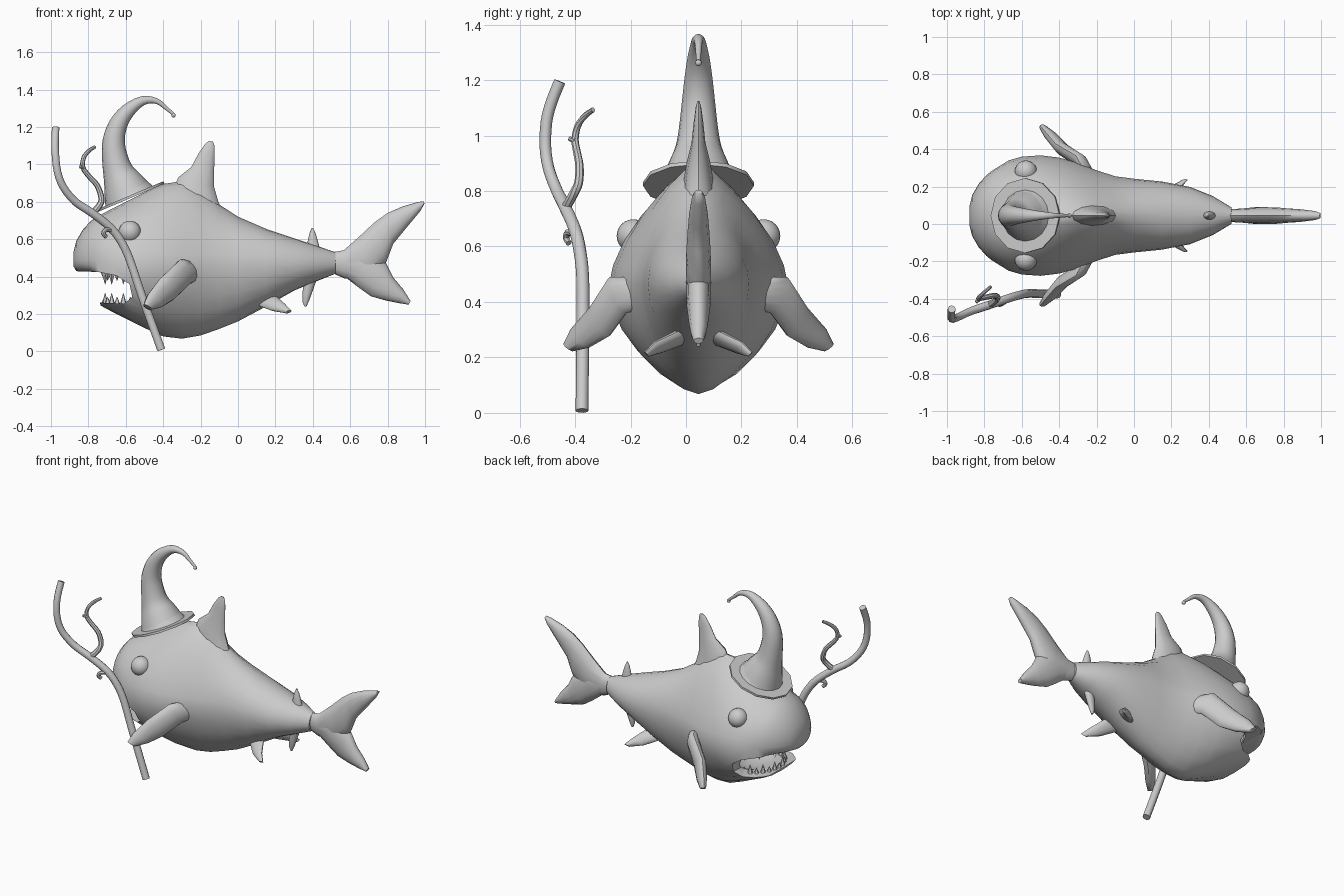
import bpy, bmesh, math
from mathutils import Vector, Matrix

if "Cube" in bpy.data.objects:
    bpy.data.objects.remove(bpy.data.objects["Cube"])

CY = 0.045  # symmetry plane of the fish


def finish(ob, angle=40):
    bpy.ops.object.select_all(action='DESELECT')
    ob.select_set(True)
    bpy.context.view_layer.objects.active = ob
    bpy.ops.object.shade_smooth_by_angle(angle=math.radians(angle))
    return ob


def from_bmesh(name, bm):
    bmesh.ops.recalc_face_normals(bm, faces=bm.faces)
    me = bpy.data.meshes.new(name)
    bm.to_mesh(me)
    bm.free()
    ob = bpy.data.objects.new(name, me)
    bpy.context.collection.objects.link(ob)
    return ob


def loft(name, rings):
    bm = bmesh.new()
    vs = [[bm.verts.new(p) for p in r] for r in rings]
    n = len(vs[0])
    for a, b in zip(vs, vs[1:]):
        for i in range(n):
            j = (i + 1) % n
            bm.faces.new((a[i], a[j], b[j], b[i]))
    bm.faces.new(vs[0])
    bm.faces.new(vs[-1])
    return from_bmesh(name, bm)


def smooth(pts, sub):
    """Catmull-Rom points through a list of tuples"""
    P = [Vector(p) for p in pts]
    out = []
    for i in range(len(P) - 1):
        a, b, c, d = P[max(i - 1, 0)], P[i], P[i + 1], P[min(i + 2, len(P) - 1)]
        for k in range(sub):
            t = k / sub
            out.append((2 * b + (c - a) * t + (2 * a - 5 * b + 4 * c - d) * t ** 2
                        + (3 * b - a - 3 * c + d) * t ** 3) / 2)
    return out + [P[-1]]


def tube(name, pts, n=10):
    """pts: (x, y, z, radius) along a path"""
    pts = smooth(pts, 3)
    P = [Vector(p[:3]) for p in pts]
    rings = []
    for i, p in enumerate(pts):
        t = (P[min(i + 1, len(P) - 1)] - P[max(i - 1, 0)]).normalized()
        v = t.cross(Vector((0, 1, 0))).normalized()
        u = v.cross(t)
        rings.append([P[i] + p[3] * (u * math.cos(a) + v * math.sin(a))
                      for a in (2 * math.pi * k / n for k in range(n))])
    return finish(loft(name, rings))


def fin(name, secs, thick, power=0.7, n=12, flip=False):
    """secs: pairs of edge points; elliptical section between them"""
    S = [(Vector(a), Vector(b)) for a, b in secs]
    if flip:
        S = [tuple(Vector((p.x, 2 * CY - p.y, p.z)) for p in s) for s in S]
    big = max((b - a).length for a, b in S)
    span = sum(S[-1], Vector((0, 0, 0))) - sum(S[0], Vector((0, 0, 0)))
    rings = []
    for a, b in S:
        c, h = (a + b) / 2, (b - a) / 2
        nrm = h.cross(span).normalized() * thick * (2 * h.length / big) ** power
        rings.append([c + h * math.cos(t) + nrm * math.sin(t)
                      for t in (2 * math.pi * k / n for k in range(n))])
    return finish(loft(name, rings), 50)


def flat(pairs):
    return [((a, CY, b), (c, CY, d)) for a, b, c, d in pairs]


# Body: x, half width, top, bottom, upper and lower section exponent
rows = [(-.88, .05, .53, .455, 2, 2), (-.865, .11, .59, .43, 2, 2.2),
        (-.83, .17, .65, .42, 2, 2.5), (-.79, .215, .695, .415, 2, 3),
        (-.762, .238, .715, .40, 2, 3), (-.735, .255, .73, .245, 2, 3),
        (-.67, .295, .765, .21, 1.85, 2.6), (-.6, .315, .80, .175, 1.7, 2.2),
        (-.5, .322, .85, .125, 1.55, 1.9), (-.4, .31, .895, .08, 1.42, 1.7),
        (-.3, .282, .91, .068, 1.35, 1.6), (-.2, .242, .87, .085, 1.4, 1.7),
        (-.1, .21, .785, .12, 1.55, 1.8), (0, .197, .72, .16, 1.8, 1.9),
        (.15, .182, .655, .24, 2, 2), (.3, .153, .605, .325, 2, 2),
        (.42, .105, .565, .375, 2, 2), (.52, .045, .53, .415, 2, 2)]
rings = []
for x, w, top, bot, pt, pb in rows:
    zc, r = (.49 if x < -.7 else .465), []
    for k in range(24):
        t = 2 * math.pi * k / 24
        c, s = math.cos(t), math.sin(t)
        e = 2 / (pt if s >= 0 else pb)
        h = top - zc if s >= 0 else zc - bot
        r.append((x, CY + math.copysign(w * abs(c) ** e, c),
                  zc + math.copysign(h * abs(s) ** e, s)))
    rings.append(r)
body = loft("body", rings)

# Mouth opening and throat, cut out of the body
wedge = [(-1, .43), (-.75, .425), (-.65, .405), (-.58, .36), (-.565, .29),
         (-.61, .255), (-.76, .262), (-1, .2)]
gap = loft("mouth_cutter", [[(x, y, z) for x, z in wedge] for y in (-.6, .6)])
bm = bmesh.new()
bmesh.ops.create_uvsphere(bm, u_segments=16, v_segments=10, radius=1,
    matrix=Matrix.Translation((-.57, CY, .33)) @ Matrix.Diagonal((.14, .21, .09, 1)))
throat = from_bmesh("throat_cutter", bm)
for cutter in (gap, throat):
    m = body.modifiers.new("cut", 'BOOLEAN')
    m.operation, m.solver, m.object = 'DIFFERENCE', 'EXACT', cutter
    bpy.context.view_layer.objects.active = body
    bpy.ops.object.modifier_apply(modifier=m.name)
    bpy.data.objects.remove(cutter)
finish(body, 45)

# Teeth rows following the jaw arc
for name, z, up, ry in (("upper_teeth", .415, -1, .23), ("lower_teeth", .255, 1, .17)):
    bm = bmesh.new()
    for i in range(13):
        a = math.radians(-84 + 14 * i)
        h = .065 if i % 2 else .045
        M = Matrix.Translation((-.56 - .155 * math.cos(a), CY + ry * math.sin(a), z + up * h / 2 - up * .008))
        if up < 0:
            M = M @ Matrix.Rotation(math.pi, 4, 'X')
        bmesh.ops.create_cone(bm, cap_ends=True, segments=5, radius1=.02, radius2=.001, depth=h, matrix=M)
    from_bmesh(name, bm)

# Fins on the centre line
fin("dorsal_fin", flat([(-.36, .76, -.06, .70), (-.345, .87, -.105, .80), (-.32, .93, -.128, .88),
                        (-.25, .985, -.128, .96), (-.21, 1.06, -.125, 1.04),
                        (-.175, 1.11, -.125, 1.10), (-.155, 1.125, -.135, 1.122)]), .068, 1.1)
fin("rear_dorsal_fin", flat([(.36, .53, .45, .51), (.375, .60, .43, .58),
                             (.385, .64, .415, .63), (.395, .66, .402, .658)]), .027)
fin("anal_fin", flat([(.35, .38, .43, .41), (.345, .31, .40, .325),
                      (.345, .265, .38, .27), (.355, .24, .366, .24)]), .025)
fin("tail_upper_lobe", flat([(.50, .53, .50, .42), (.565, .54, .57, .39), (.65, .615, .70, .38),
                             (.73, .69, .79, .47), (.80, .74, .83, .575), (.88, .775, .90, .66),
                             (.96, .798, .975, .75), (.993, .803, .997, .79)]), .045, .4)
fin("tail_lower_lobe", flat([(.50, .42, .50, .53), (.57, .40, .57, .54), (.64, .345, .66, .57),
                             (.71, .295, .79, .475), (.79, .272, .83, .395), (.86, .258, .885, .33),
                             (.912, .25, .922, .27)]), .045, .4)

# Paired fins and eyes
pectoral = [((-.27, .29, .49), (-.21, .22, .38)), ((-.31, .365, .49), (-.26, .305, .36)),
            ((-.42, .43, .385), (-.345, .37, .275)), ((-.48, .50, .305), (-.41, .44, .235)),
            ((-.503, .527, .25), (-.465, .50, .222))]
pelvic = [((.08, .08, .27), (.19, .06, .32)), ((.11, .12, .245), (.21, .125, .29)),
          ((.18, .185, .218), (.25, .20, .255)), ((.255, .228, .205), (.285, .237, .218))]
for side, flip in (("left", False), ("right", True)):
    fin(side + "_pectoral_fin", pectoral, .036, flip=flip)
    fin(side + "_pelvic_fin", pelvic, .024, flip=flip)
    bpy.ops.mesh.primitive_uv_sphere_add(segments=20, ring_count=12, radius=.06,
        location=(-.578, CY + (-.235 if flip else .235), .638))
    bpy.context.object.name = side + "_eye"
    finish(bpy.context.object)

# Hat: brim, band, bent cone with a small bob
tilt = (0, math.radians(-23), 0)
bpy.ops.mesh.primitive_cylinder_add(vertices=12, radius=.2, depth=.014, location=(-.58, CY, .825), rotation=tilt)
bpy.context.object.name = "hat_brim"
finish(bpy.context.object)
bpy.ops.mesh.primitive_cone_add(vertices=16, radius1=.14, radius2=.114, depth=.05,
                                location=(-.59, CY, .85), rotation=tilt)
bpy.context.object.name = "hat_band"
finish(bpy.context.object)
hat = [(-.585, .83, .135), (-.615, .90, .108), (-.64, .96, .083), (-.657, 1.03, .07),
       (-.665, 1.12, .06), (-.642, 1.21, .05), (-.59, 1.285, .039), (-.51, 1.34, .025),
       (-.435, 1.338, .015), (-.38, 1.297, .01), (-.345, 1.268, .008)]
tube("hat_cone", [(x, CY, z, r) for x, z, r in hat], 16)
bpy.ops.mesh.primitive_uv_sphere_add(segments=10, ring_count=6, radius=.012, location=(-.345, CY, 1.262))
bpy.context.object.name = "hat_bob"
finish(bpy.context.object)

# Crooked staff with branches
tube("staff", [(-.41, -.375, .008, .023), (-.515, -.372, .30, .023), (-.575, -.372, .48, .023),
               (-.62, -.382, .58, .023), (-.68, -.40, .66, .023), (-.78, -.435, .74, .023),
               (-.87, -.465, .80, .022), (-.935, -.495, .88, .021), (-.965, -.507, .96, .021),
               (-.976, -.503, 1.05, .021), (-.978, -.485, 1.12, .021), (-.975, -.455, 1.195, .021)])
tube("staff_branch", [(-.77, -.43, .745, .018), (-.735, -.405, .79, .017), (-.732, -.387, .83, .016),
                      (-.755, -.384, .89, .015), (-.80, -.393, .94, .014), (-.83, -.40, .985, .013),
                      (-.825, -.39, 1.035, .012), (-.80, -.365, 1.07, .011), (-.765, -.335, 1.093, .009)], 8)
tube("branch_nub", [(-.82, -.398, .98, .01), (-.845, -.418, .988, .009)], 8)
tube("staff_twig", [(-.67, -.40, .65, .014), (-.705, -.425, .65, .013),
                    (-.72, -.432, .63, .012), (-.705, -.422, .612, .011)], 8)
